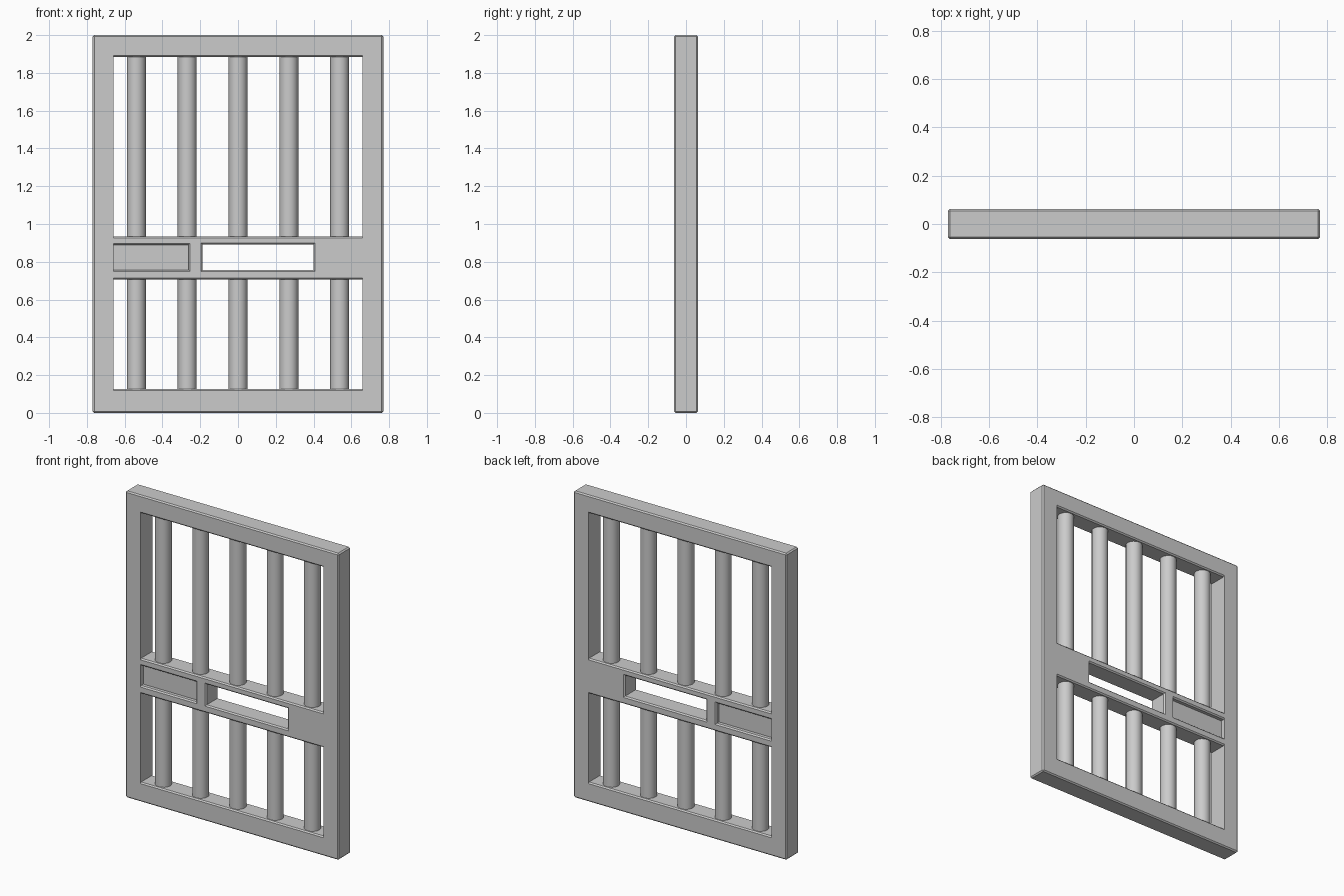
import bpy, bmesh

if "Cube" in bpy.data.objects:
    bpy.data.objects.remove(bpy.data.objects["Cube"])

T = 0.0625   # half thickness of the door
C = 0.008    # chamfer width


def select(obj):
    bpy.ops.object.select_all(action='DESELECT')
    obj.select_set(True)
    bpy.context.view_layer.objects.active = obj


def add_loft(bm, x0, x1, z0, z1, rings, left=0, right=0):
    """Closed solid through rectangles at (y, growth); left/right set side growth."""
    loops = []
    for y, g in rings:
        a, b = x0 - g * left, x1 + g * right
        loops.append([bm.verts.new(p) for p in (
            (a, y, z0 - g), (b, y, z0 - g), (b, y, z1 + g), (a, y, z1 + g))])
    for l, m in zip(loops, loops[1:]):
        for i in range(4):
            j = (i + 1) % 4
            bm.faces.new((l[i], l[j], m[j], m[i]))
    bm.faces.new(loops[0])
    bm.faces.new(loops[-1])


# door slab with chamfered outer edges
bpy.ops.mesh.primitive_cube_add(size=1, location=(0, 0, 1))
frame = bpy.context.object
frame.name = "door_frame"
frame.scale = (1.538, 2 * T, 2)
bpy.ops.object.transform_apply(location=True, scale=True)
bev = frame.modifiers.new("chamfer", 'BEVEL')
bev.width, bev.segments = C, 1

# cutter: two barred openings, the hand slot, a shallow recess on each face
bm = bmesh.new()
through = [(-0.09, C), (-T, C), (C - T, 0), (T - C, 0), (T, C), (0.09, C)]
add_loft(bm, -0.66, 0.66, 0.935, 1.883, through)
add_loft(bm, -0.66, 0.66, 0.127, 0.706, through)
add_loft(bm, -0.187, 0.40, 0.757, 0.892, through, 1, 1)
for s in (-1, 1):
    pocket = [(s * 0.09, C), (s * T, C), (s * (T - C), 0), (s * 0.033, 0)]
    add_loft(bm, -0.66, -0.262, 0.757, 0.889, pocket, 0, 1)
bmesh.ops.recalc_face_normals(bm, faces=bm.faces)
mesh = bpy.data.meshes.new("opening_cutter")
bm.to_mesh(mesh)
bm.free()
cutter = bpy.data.objects.new("opening_cutter", mesh)
bpy.context.collection.objects.link(cutter)
cutter.hide_render = True

cut = frame.modifiers.new("openings", 'BOOLEAN')
cut.operation, cut.solver, cut.object = 'DIFFERENCE', 'EXACT', cutter
select(frame)
for name in ("chamfer", "openings"):
    bpy.ops.object.modifier_apply(modifier=name)
bpy.data.objects.remove(cutter)

# vertical bars, ends sunk slightly into the rails
for row, z0, z1 in (("upper", 0.92, 1.895), ("lower", 0.115, 0.72)):
    for i in range(5):
        bpy.ops.mesh.primitive_cylinder_add(
            vertices=16, radius=0.05, depth=z1 - z0,
            location=((i - 2) * 0.269, 0, (z0 + z1) / 2))
        bar = bpy.context.object
        bar.name = f"{row}_bar_{i + 1}"
        bpy.ops.object.shade_smooth_by_angle()
